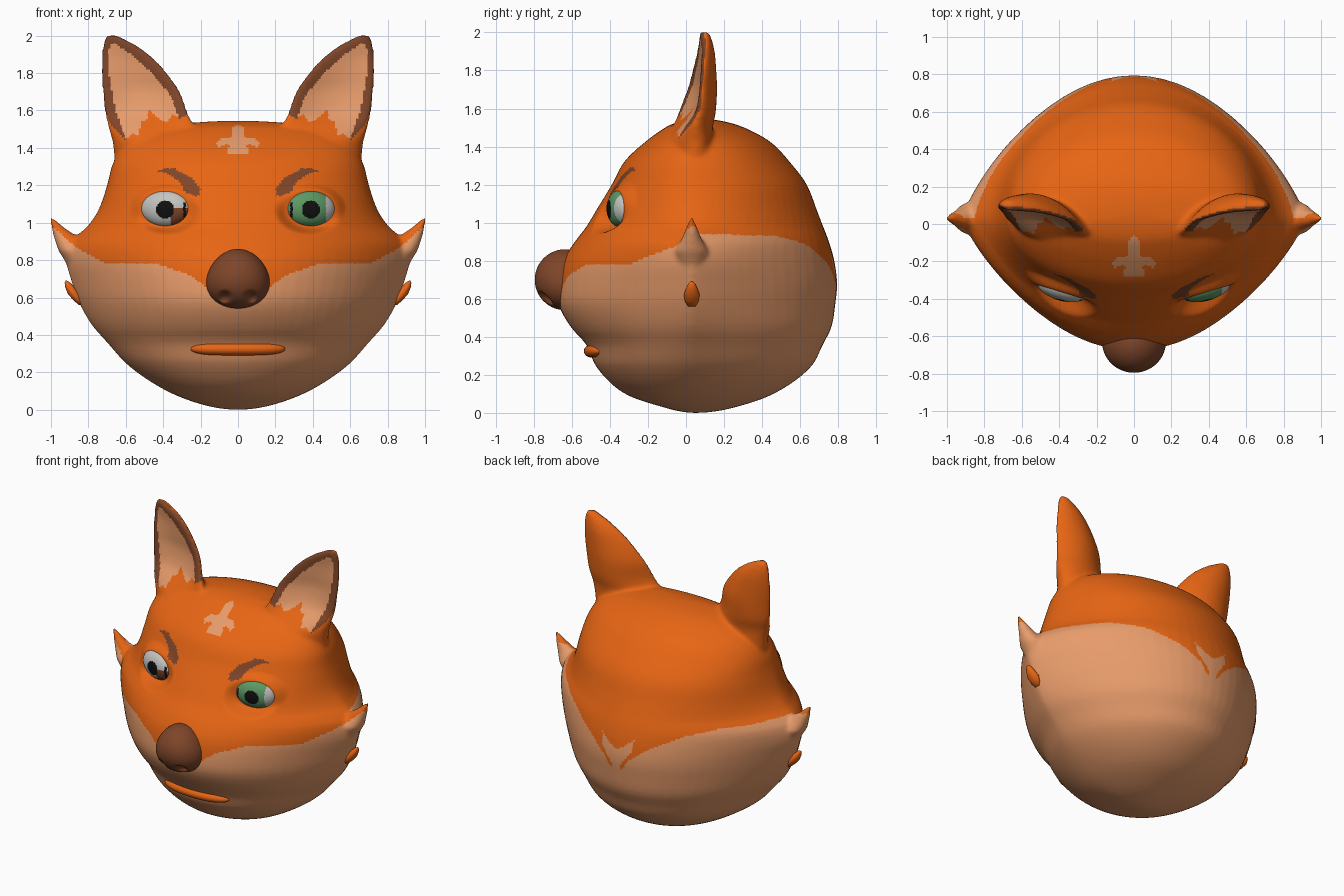
import bpy, bmesh, math
from math import sin, cos, pi, hypot
from mathutils import Matrix

if "Cube" in bpy.data.objects:
    bpy.data.objects.remove(bpy.data.objects["Cube"])


def mat(name, r, g, b):
    m = bpy.data.materials.new(name)
    m.diffuse_color = (r, g, b, 1)
    m.use_nodes = True
    m.node_tree.nodes["Principled BSDF"].inputs["Base Color"].default_value = m.diffuse_color
    return m


ORANGE, CREAM, BROWN = mat("orange fur", .8, .13, .007), mat("cream fur", .8, .33, .145), mat("dark brown", .21, .06, .022)
WHITE, GREEN, BLACK = mat("eye white", .55, .55, .53), mat("green iris", .11, .32, .13), mat("black", .005, .005, .005)


def add_object(name, bm, *mats):
    bmesh.ops.recalc_face_normals(bm, faces=bm.faces)
    me = bpy.data.meshes.new(name)
    bm.to_mesh(me)
    bm.free()
    ob = bpy.data.objects.new(name, me)
    bpy.context.collection.objects.link(ob)
    for m in mats:
        me.materials.append(m)
    me.polygons.foreach_set("use_smooth", [True] * len(me.polygons))
    return ob


def loft(bm, rings):
    rows = [[bm.verts.new(p) for p in r] for r in rings]
    n = len(rows[0])
    for a, b in zip(rows, rows[1:]):
        for i in range(n):
            bm.faces.new((a[i], a[(i + 1) % n], b[(i + 1) % n], b[i]))
    bm.faces.new(rows[0])
    bm.faces.new(rows[-1])


def sample(keys, t):
    """Smooth (Hermite) interpolation of rows keyed by their first value."""
    i = max(0, min(len(keys) - 2, sum(k[0] <= t for k in keys) - 1))
    a, b = keys[i], keys[i + 1]
    p, q = keys[max(i - 1, 0)], keys[min(i + 2, len(keys) - 1)]
    h = b[0] - a[0]
    u = min(1, max(0, (t - a[0]) / h))
    out = []
    for j in range(1, len(a)):
        ma = (b[j] - p[j]) / (b[0] - p[0]) * h
        mb = (q[j] - a[j]) / (q[0] - a[0]) * h
        out.append((2*u**3 - 3*u*u + 1) * a[j] + (u**3 - 2*u*u + u) * ma
                   + (3*u*u - 2*u**3) * b[j] + (u**3 - u*u) * mb)
    return out


def inside(poly, x, y):
    hit = False
    for (x1, y1), (x2, y2) in zip(poly, poly[1:] + poly[:1]):
        if (y1 > y) != (y2 > y) and x < (x2 - x1) * (y - y1) / (y2 - y1) + x1:
            hit = not hit
    return hit


def linear(keys, t):
    for (a, va), (b, vb) in zip(keys, keys[1:]):
        if t <= b:
            return va + (vb - va) * (t - a) / (b - a)
    return keys[-1][1]


ANG = [2 * pi * i / 72 for i in range(72)]


def spike(bm, s, keys):
    """Upward tuft; keys are height, centre x, radius x, radius y."""
    loft(bm, [[(s * (x + rx * cos(a)), .03 + ry * sin(a), z) for a in ANG[::3]] for z, x, rx, ry in keys])


# skull sections: height, half width, front y, back y, pointedness of the sides
H = 1.545
SKULL = [(0, 0, .05, .05, 1), (.03, .2, -.12, .26, 1), (.1, .38, -.32, .46, 1), (.24, .59, -.47, .655, 1.15),
         (.36, .70, -.525, .72, 1.3), (.45, .78, -.605, .765, 1.45), (.57, .85, -.67, .785, 1.6),
         (.68, .89, -.672, .795, 1.65), (.8, .92, -.645, .78, 1.65), (.9, .895, -.585, .752, 1.5),
         (.97, .815, -.53, .725, 1.35), (1.06, .75, -.475, .69, 1.15), (1.2, .70, -.39, .635, 1),
         (1.32, .668, -.325, .545, 1), (1.42, .6, -.22, .45, 1), (1.48, .5, -.14, .35, 1),
         (1.52, .36, -.07, .25, 1), (H, 0, .08, .08, 1)]
SKULL = [(math.acos(1 - 2 * r[0] / H),) + r[1:] for r in SKULL]
bm = bmesh.new()
rings = []
for i in range(61):
    t = .02 + (pi - .04) * i / 60
    w, f, b, k = sample(SKULL, t)
    mid = min(max(.03, f), b)
    rings.append([(w * sin(a), mid + ((f if cos(a) > 0 else b) - mid) * abs(cos(a)) ** k, H * (1 - cos(t)) / 2)
                  for a in ANG])
loft(bm, rings)

# ears: height, inner x, outer x, inner y, outer y, bow, thickness
EAR = [(1.25, .3, .655, .03, .05, 0, .1), (1.42, .2, .668, -.02, .05, 0, .12), (1.5, .225, .69, -.04, .05, .04, .09),
       (1.58, .265, .71, -.03, .07, .07, .06), (1.7, .308, .725, .01, .08, .07, .045),
       (1.8, .378, .73, .04, .09, .05, .042), (1.89, .463, .727, .065, .1, .03, .038),
       (1.95, .545, .722, .08, .1, .015, .034), (2.0, .645, .705, .095, .1, 0, .025)]
for s in (-1, 1):
    rings = []
    for i in range(31):
        z = 1.25 + .75 * i / 30
        xi, xo, yi, yo, bow, th = sample(EAR, z)
        rings.append([(s * ((xi + xo) / 2 + (xo - xi) / 2 * cos(a)),
                       (yi + yo) / 2 + (yo - yi) / 2 * cos(a) + bow * sin(a) ** 2 + th * sin(a), z) for a in ANG])
    loft(bm, rings)
    # cheek tufts
    spike(bm, s, [(.72, .82, .06, .06), (.85, .872, .088, .09), (.92, .917, .068, .05),
                  (.97, .96, .037, .032), (1.025, .998, .01, .01)])

# fuse skull, ears and tufts into one soft skin
raw = add_object("raw_head", bm)
m = raw.modifiers.new("fuse", 'REMESH')
m.mode, m.voxel_size = 'VOXEL', .0125
m = raw.modifiers.new("soften", 'SMOOTH')
m.factor, m.iterations = .5, 8
me = bpy.data.meshes.new_from_object(raw.evaluated_get(bpy.context.evaluated_depsgraph_get()))
bpy.data.objects.remove(raw)
me.name = "head"
head = bpy.data.objects.new("head", me)
bpy.context.collection.objects.link(head)
me.materials.clear()
for mm in (ORANGE, CREAM, BROWN):
    me.materials.append(mm)

# eye sockets
for v in me.vertices:
    x, y, z = abs(v.co.x), v.co.y, v.co.z
    d = hypot((x - .385) / .13, (z - 1.075) / .093)
    if y < -.1 and d < 1.5:
        u = min(1, (1.5 - d) / .5)
        v.co.y += (-.365 + .3 * (x - .385) - y) * u * u * (3 - 2 * u)
me.update()

# fur pattern
EAR_IN = [(.6, 1.45), (.655, 1.6), (.675, 1.7), (.697, 1.85), (.685, 1.95), (.65, 1.955), (.56, 1.89), (.46, 1.80),
          (.36, 1.68), (.32, 1.57), (.35, 1.58), (.38, 1.535), (.42, 1.555), (.48, 1.605), (.49, 1.54), (.52, 1.545),
          (.53, 1.46), (.56, 1.475)]
EAR_RIM = [(.6, 1.44), (.68, 1.52), (.75, 1.7), (.75, 2.1), (.55, 2.1), (.2, 1.7), (.27, 1.58), (.32, 1.55),
           (.36, 1.68), (.6, 1.85), (.64, 1.6)]
BROW = [(.43, 1.275), (.40, 1.29), (.34, 1.29), (.245, 1.235), (.2, 1.18), (.205, 1.15), (.23, 1.14), (.285, 1.165),
        (.30, 1.20), (.34, 1.24), (.38, 1.262)]
MARK = [(-.01, -.06), (.01, -.06), (.037, -.11), (.025, -.165), (.05, -.18), (.09, -.178), (.12, -.21), (.1, -.235),
        (.06, -.215), (.04, -.23), (.062, -.245), (.05, -.28), (-.01, -.28)]
NAPE = [(-.01, .5), (.02, .6), (.05, .67), (.11, .74), (.13, .84), (.06, .775), (-.01, .745)]
FRONT_LINE = [(0, .55), (.165, .65), (.26, .72), (.42, .775), (.71, .785), (.87, .87), (.98, .97), (1.1, 1.02)]
BACK_LINE = [(0, .59), (.05, .62), (.1, .69), (.22, .78), (.42, .885), (.6, .93), (.85, .94), (1, .985)]
for p in me.polygons:
    p.use_smooth = True
    (x, y, z), n = p.center, p.normal
    x = abs(x)
    c = 0
    if z > 1.43 and n.y < .05 and x > .2 and inside(EAR_IN, x, z):
        c = 1
    elif z > 1.43 and n.y < -.05 and x > .2 and inside(EAR_RIM, x, z):
        c = 2
    elif y < -.15 and z < 1.35 and inside(BROW, x, z):
        c = 2
    elif z > 1.3 and inside(MARK, x, y):
        c = 1
    elif y > .5 and inside(NAPE, x, z):
        c = 1
    elif z < linear(FRONT_LINE if y < .03 else BACK_LINE, x):
        c = 1
    p.material_index = c

# side tufts below the cheeks
for s, side in ((-1, "right"), (1, "left")):
    bm = bmesh.new()
    spike(bm, s, [(.56, .835, .015, .02), (.585, .855, .025, .035), (.62, .875, .035, .042), (.655, .898, .026, .03),
                  (.68, .912, .015, .017), (.69, .918, .004, .005)])
    add_object("side_tuft_" + side, bm, ORANGE)

# nose with two nostril dents
bm = bmesh.new()
bmesh.ops.create_uvsphere(bm, u_segments=72, v_segments=48, radius=1)
for v in bm.verts:
    x, y, z = v.co
    v.co = (x * .168 * (1 - .14 * z), -.635 + y * .16, .70 + z * .16)
    d = hypot(abs(v.co.x) - .07, v.co.z - .605) / .035
    if d < 1 and y < 0:
        v.co.y += .04 * (1 - d * d)
add_object("nose", bm, BROWN)

# lower lip
bm = bmesh.new()
rings = []
for i in range(33):
    x = -.252 * cos(pi * i / 32)
    r = max(.04, (1 - (x / .253) ** 4) ** .5)
    rings.append([(x, -.497 + .6 * x * x + .04 * r * cos(a), .325 + .034 * r * sin(a)) for a in ANG[::3]])
loft(bm, rings)
add_object("lower_lip", bm, ORANGE)

# eyes: iris and pupil painted by position on the eyeball
for s, side in ((-1, "right"), (1, "left")):
    bm = bmesh.new()
    bmesh.ops.create_uvsphere(bm, u_segments=112, v_segments=72, radius=1)
    place = Matrix.Translation((s * .385, -.345, 1.075)) @ Matrix.Rotation(s * .28, 4, 'Z')
    bm.transform(place @ Matrix.Diagonal((.136, .065, .097, 1)))
    for f in bm.faces:
        x, y, z = f.calc_center_median()
        ax = abs(x)
        if hypot(ax - .39, z - 1.07) < .048 or (.278 < ax < .292 and 1.02 < z < 1.11):
            f.material_index = 2
        elif (s > 0 and ax < .47) or (s < 0 and ax < .36 and z < 1.08):
            f.material_index = 1
    add_object("eye_" + side, bm, WHITE, GREEN if s > 0 else BROWN, BLACK)
